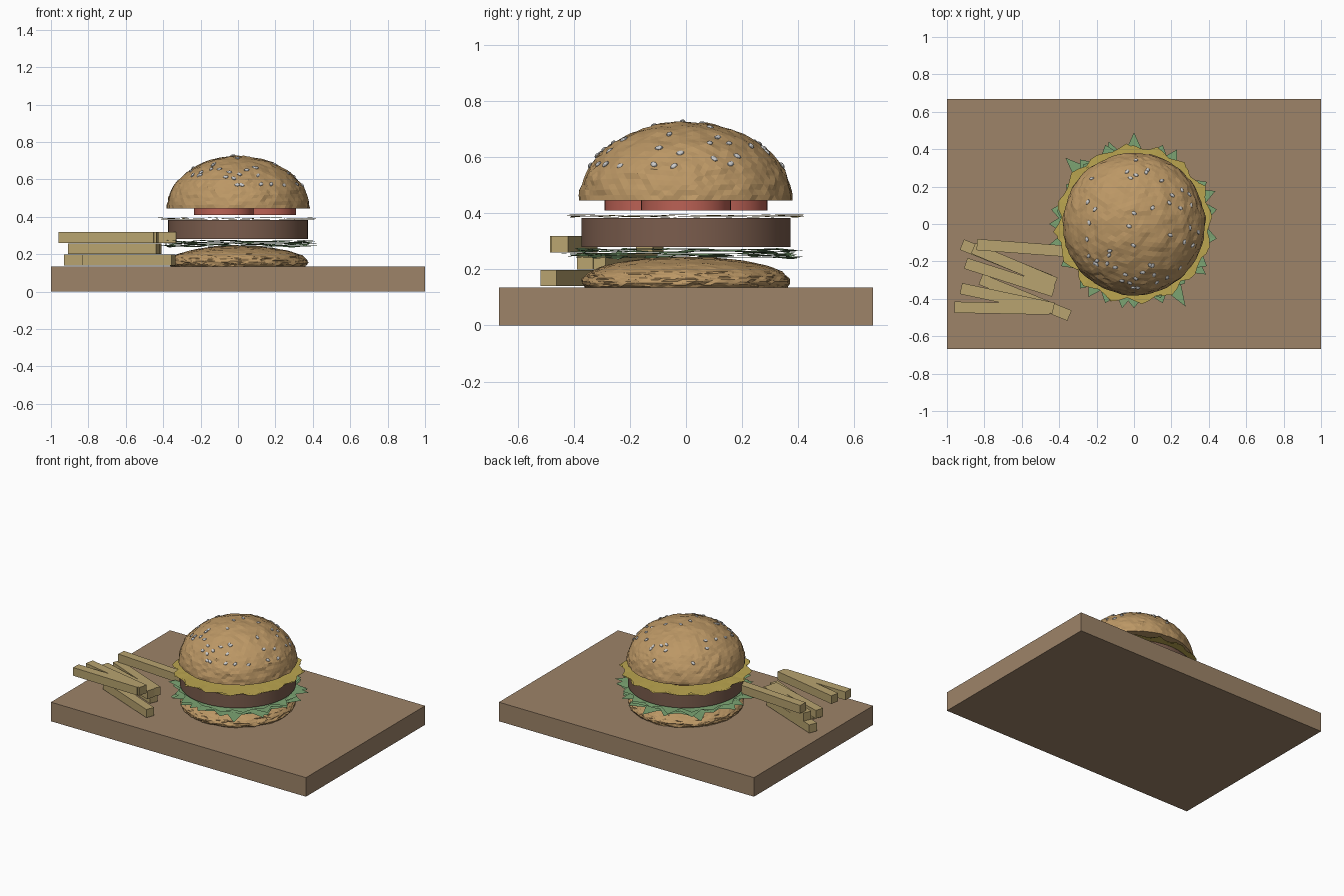
import bpy, bmesh, math, random
from mathutils import Vector, noise

if "Cube" in bpy.data.objects:
    bpy.data.objects.remove(bpy.data.objects["Cube"])

random.seed(11)


def material(name, rgb):
    m = bpy.data.materials.new(name)
    m.diffuse_color = (*rgb, 1)
    m.use_nodes = True
    m.node_tree.nodes["Principled BSDF"].inputs["Base Color"].default_value = m.diffuse_color
    return m


WOOD = material("wood", (0.34, 0.23, 0.14))
BREAD = material("bread", (0.50, 0.31, 0.13))
MEAT = material("meat", (0.20, 0.11, 0.075))
GREEN = material("leaf", (0.20, 0.37, 0.17))
YELLOW = material("cheese", (0.50, 0.38, 0.08))
RED = material("tomato", (0.50, 0.12, 0.09))
POTATO = material("potato", (0.48, 0.37, 0.16))


def finish(bm, name, mat=None, loc=(0, 0, 0)):
    bmesh.ops.recalc_face_normals(bm, faces=bm.faces)
    me = bpy.data.meshes.new(name)
    bm.to_mesh(me)
    bm.free()
    ob = bpy.data.objects.new(name, me)
    ob.location = loc
    bpy.context.collection.objects.link(ob)
    if mat:
        me.materials.append(mat)
    return ob


def box(name, size, loc, rot_z, mat):
    bm = bmesh.new()
    bmesh.ops.create_cube(bm, size=1)
    bmesh.ops.scale(bm, vec=size, verts=bm.verts)
    ob = finish(bm, name, mat, loc)
    ob.rotation_euler.z = rot_z
    return ob


def disc(name, r, z0, z1, xy, mat, sides=64):
    bpy.ops.mesh.primitive_cylinder_add(vertices=sides, radius=r, depth=z1 - z0,
                                        location=(*xy, (z0 + z1) / 2))
    ob = bpy.context.object
    ob.name = name
    ob.data.materials.append(mat)
    bpy.ops.object.shade_smooth_by_angle(angle=math.radians(40))
    return ob


def crust(d, radii, bump):
    # lumpy ellipsoid point in direction d
    k = 1 + bump * (noise.noise(d * 6) + 0.8 * noise.noise(d * 17))
    return Vector((d.x * radii[0], d.y * radii[1], d.z * radii[2])) * k


def bun(name, radii, z_mid, z_cut, bump):
    # lumpy sphere sliced flat underneath
    bm = bmesh.new()
    bmesh.ops.create_icosphere(bm, subdivisions=5, radius=1)
    for v in bm.verts:
        v.co = crust(v.co.normalized(), radii, bump)
    cut = bmesh.ops.bisect_plane(bm, geom=bm.verts[:] + bm.edges[:] + bm.faces[:],
                                 plane_co=(0, 0, z_cut - z_mid), plane_no=(0, 0, 1),
                                 clear_inner=True)
    rim = [e for e in cut["geom_cut"] if isinstance(e, bmesh.types.BMEdge)]
    bmesh.ops.contextual_create(bm, geom=rim)
    return finish(bm, name, BREAD, (0, 0, z_mid))


def leaf_sheet(name, count, radius_fn, z, wave, mat):
    # thin disc with an irregular, slightly wavy rim
    bm = bmesh.new()
    centre = bm.verts.new((0, 0, z))
    inner, outer = [], []
    for i in range(count):
        a = math.tau * i / count
        r = radius_fn(i)
        inner.append(bm.verts.new((0.34 * math.cos(a), 0.34 * math.sin(a), z)))
        outer.append(bm.verts.new((r * math.cos(a), r * math.sin(a),
                                   z + random.uniform(-wave, wave))))
    for i in range(count):
        j = (i + 1) % count
        bm.faces.new((centre, inner[i], inner[j]))
        bm.faces.new((inner[i], outer[i], outer[j], inner[j]))
    return finish(bm, name, mat)


# serving board
box("board", (2, 1.334, 0.135), (0, 0, 0.0675), 0, WOOD)

# buns
bun("bottom_bun", (0.37, 0.37, 0.088), 0.157, 0.135, 0.025)
TOP = (0.38, 0.38, 0.28)
bun("top_bun", TOP, 0.445, 0.445, 0.02)

# lettuce: layered ragged leaves
for n in range(5):
    leaf_sheet(f"lettuce_{n + 1}", 36,
               lambda i: random.choice((0.37, 0.39, 0.40, 0.42, 0.45)) if i % 2 else 0.375,
               0.242 + 0.007 * n, 0.007, GREEN)

# lettuce tips that stick out further
tips = bmesh.new()
for deg, r in ((90, 0.49), (136, 0.51), (22, 0.47), (-58, 0.52), (-98, 0.455), (-122, 0.46),
               (107, 0.46), (60, 0.46), (-35, 0.47), (180, 0.455), (195, 0.49)):
    a = math.radians(deg)
    pts = [(0.36, a - 0.17), (r, a), (0.36, a + 0.17)]
    z = random.uniform(0.244, 0.268)
    tips.faces.new([tips.verts.new((q * math.cos(t), q * math.sin(t), z)) for q, t in pts])
finish(tips, "lettuce_tips", GREEN)

# patty, cheese and three tomato slices
disc("patty", 0.373, 0.28, 0.382, (0, 0), MEAT)
for n in range(2):
    leaf_sheet(f"cheese_{n + 1}", 64,
               lambda i: 0.408 + 0.014 * math.sin(i * math.tau / 4) + random.uniform(-0.008, 0.012),
               0.387 + 0.006 * n, 0.003, YELLOW)
for n in range(3):
    a = math.tau * n / 3
    disc(f"tomato_{n + 1}", 0.16, 0.41, 0.445, (0.15 * math.cos(a), 0.15 * math.sin(a)), RED, 48)

# sesame seeds sitting on the crust
seeds = bmesh.new()
for n in range(48):
    a = random.uniform(0, math.tau)
    t = math.acos(random.uniform(0.42, 1))
    d = Vector((math.sin(t) * math.cos(a), math.sin(t) * math.sin(a), math.cos(t)))
    p = crust(d, TOP, 0.02) + Vector((0, 0, 0.445))
    normal = Vector((d.x / TOP[0], d.y / TOP[1], d.z / TOP[2])).normalized()
    rot = normal.to_track_quat('Z', 'Y').to_matrix()
    vs = bmesh.ops.create_uvsphere(seeds, u_segments=8, v_segments=6, radius=1)["verts"]
    spin = random.uniform(0, math.tau)
    for v in vs:
        x, y, z = v.co.x * 0.015, v.co.y * 0.010, v.co.z * 0.007
        v.co = p + rot @ Vector((x * math.cos(spin) - y * math.sin(spin),
                                 x * math.sin(spin) + y * math.cos(spin), z))
finish(seeds, "sesame_seeds")

# fries: start, end and layer
FRIES = (((-0.92, -0.11), (-0.45, -0.30), 0), ((-0.82, -0.295), (-0.345, -0.49), 0),
         ((-0.90, -0.21), (-0.43, -0.36), 1), ((-0.86, -0.13), (-0.42, -0.315), 1),
         ((-0.96, -0.445), (-0.45, -0.455), 2), ((-0.925, -0.345), (-0.43, -0.45), 2),
         ((-0.84, -0.11), (-0.33, -0.148), 2))
for n, (s, e, level) in enumerate(FRIES):
    dx, dy = e[0] - s[0], e[1] - s[1]
    box(f"fry_{n + 1}", (math.hypot(dx, dy), 0.06, 0.058),
        ((s[0] + e[0]) / 2, (s[1] + e[1]) / 2, 0.169 + 0.06 * level), math.atan2(dy, dx), POTATO)
